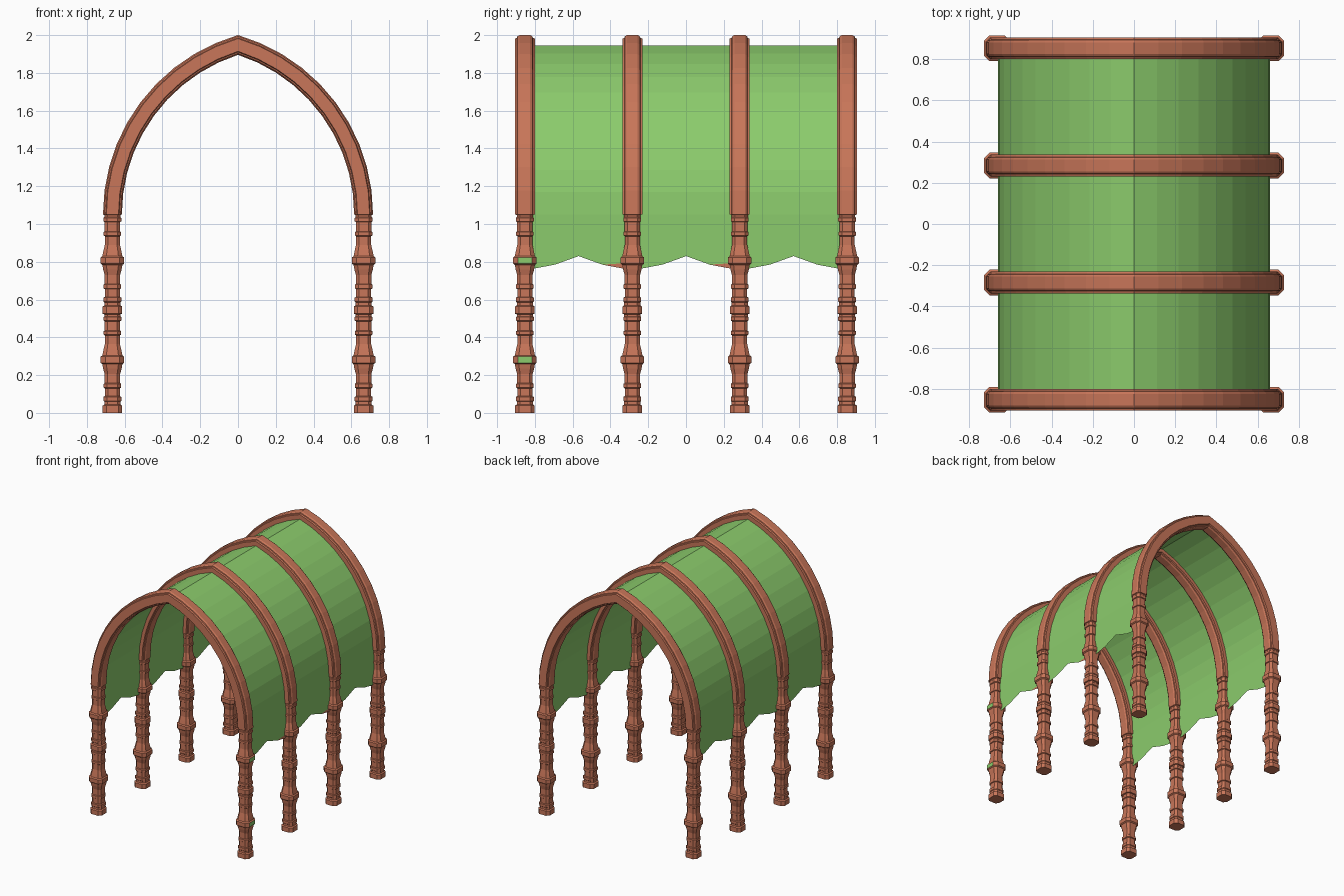
import bpy, bmesh
from math import sin, cos, acos, pi

if "Cube" in bpy.data.objects:
    bpy.data.objects.remove(bpy.data.objects["Cube"])

SPRING = 1.05          # height where the arches leave the columns
OFF = 0.274            # arc centre offset past the middle line
MID = 0.665            # column centre line in x
SEG = 10
ROWS = [-0.853, -0.284, 0.284, 0.853]


def material(name, rgb):
    m = bpy.data.materials.new(name)
    m.diffuse_color = (*rgb, 1)
    m.use_nodes = True
    m.node_tree.nodes["Principled BSDF"].inputs["Base Color"].default_value = m.diffuse_color
    return m


WOOD = material("terracotta", (0.58, 0.18, 0.10))
CLOTH = material("green_cloth", (0.26, 0.60, 0.15))


def finish(bm, name, mats, fix=True):
    if fix:
        bmesh.ops.recalc_face_normals(bm, faces=bm.faces)
    me = bpy.data.meshes.new(name)
    bm.to_mesh(me)
    bm.free()
    for m in mats:
        me.materials.append(m)
    ob = bpy.data.objects.new(name, me)
    bpy.context.collection.objects.link(ob)
    return ob


def loft(bm, rings, closed=True):
    """Bridge successive rings of points, returning rows of faces."""
    vs = [[bm.verts.new(p) for p in r] for r in rings]
    rows = []
    for a, b in zip(vs, vs[1:]):
        n = len(a)
        rows.append([bm.faces.new((a[i], a[(i + 1) % n], b[(i + 1) % n], b[i]))
                     for i in range(n if closed else n - 1)])
    return vs, rows


def arc_point(r, t, side=1):
    """Point on the pointed arch: t=0 at the spring, t=1 at the apex."""
    a = t * acos(OFF / r)
    return side * (r * cos(a) - OFF), SPRING + r * sin(a)


# Arch moulding cross-section: (radial, y) with stepped corners
corner = [(0.050, 0.028), (0.043, 0.040), (0.036, 0.042), (0.032, 0.053)]
section = (corner + [(-u, v) for u, v in reversed(corner)]
           + [(-u, -v) for u, v in corner] + [(u, -v) for u, v in reversed(corner)])


def arch(y):
    bm = bmesh.new()
    steps = ([(1, i / SEG) for i in range(SEG + 1)]
             + [(-1, i / SEG) for i in range(SEG - 1, -1, -1)])
    rings = []
    for side, t in steps:
        ring = []
        for u, v in section:
            x, z = arc_point(MID + OFF + u, t, side)
            ring.append((x, y + v, z))
        rings.append(ring)
    vs, _ = loft(bm, rings)
    bm.faces.new(vs[0])
    bm.faces.new(vs[-1])
    finish(bm, "arch", [WOOD])


# Turned column segment (height, half width); two are stacked per column
turning = [(0, .052), (.038, .052), (.044, .043), (.060, .043), (.064, .047),
           (.085, .047), (.089, .040), (.130, .040), (.134, .046), (.154, .046),
           (.158, .041), (.205, .041), (.235, .049), (.258, .053), (.265, .062),
           (.298, .062), (.305, .053), (.335, .047), (.365, .040), (.410, .040),
           (.414, .046), (.432, .046), (.436, .041), (.485, .041), (.489, .047),
           (.507, .047), (.511, .043), (.522, .043)]


def column(x, y, banded):
    bm = bmesh.new()
    profile = turning + [(z + 0.525, w) for z, w in turning] + [(SPRING, .048)]
    octagon = [(1, -.6), (1, .6), (.6, 1), (-.6, 1),
               (-1, .6), (-1, -.6), (-.6, -1), (.6, -1)]
    vs, rows = loft(bm, [[(x + a * w, y + b * w, z) for a, b in octagon]
                         for z, w in profile])
    bm.faces.new(vs[0])
    bm.faces.new(vs[-1])
    # Green painted bands on the outer face of the collars
    if banded:
        k = next(i for i, p in enumerate(turning) if p[1] == .062)
        for row in (k, k + len(turning)):
            rows[row][0].material_index = 1
    finish(bm, "column", [WOOD, CLOTH])


for y in ROWS:
    arch(y)
    for s in (-1, 1):
        column(s * MID, y, s > 0 and y == ROWS[0])

# Cloth canopy with a scalloped hem that dips at each arch
span = ROWS[1] - ROWS[0]
hem = [.755, .785, .83, .785]
ys = [ROWS[0] + span * f for f in (0, .28, .5, .72)]
pts = [(y + span * b, z) for b in range(3) for y, z in zip(ys, hem)] + [(ROWS[3], .755)]
outline = [arc_point(MID + OFF - 0.004, i / SEG) for i in range(SEG + 1)]
outline = outline + [(-x, z) for x, z in reversed(outline[:-1])]
bm = bmesh.new()
rings = [[(0.661, y, z) for y, z in pts]]
rings += [[(x, y, z) for y, _ in pts] for x, z in outline]
rings += [[(-0.661, y, z) for y, z in pts]]
loft(bm, rings, closed=False)
finish(bm, "canopy", [CLOTH])

# Small terracotta corners on the right hem
bm = bmesh.new()
for y in ROWS[1:3]:
    bm.faces.new([bm.verts.new(p) for p in
                  ((.663, y - .16, .785), (.663, y, .755), (.663, y, .795))])
finish(bm, "hem_patch", [WOOD], fix=False)
